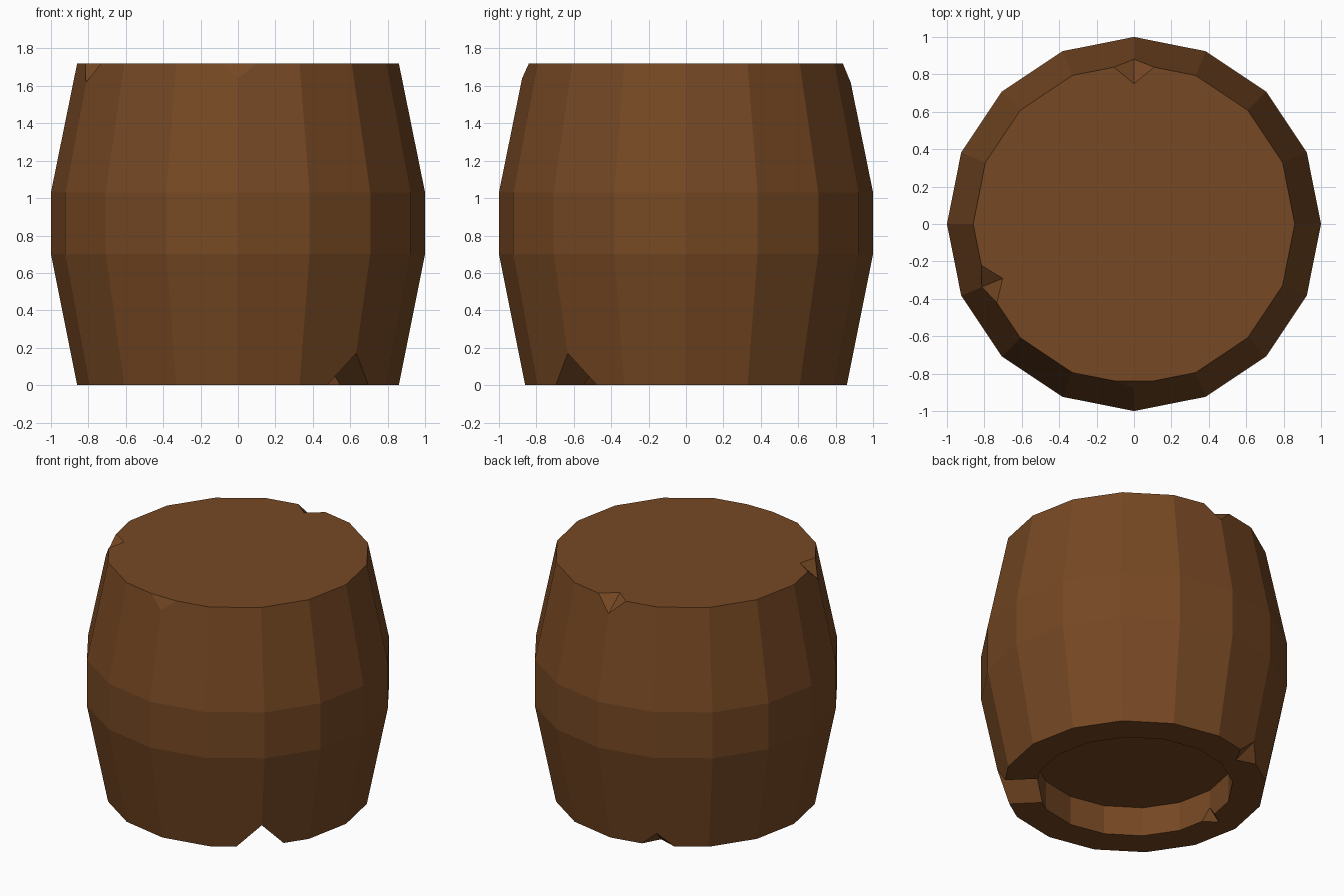
import bpy, bmesh
from math import cos, sin, pi, radians
from mathutils import Vector, Matrix

if "Cube" in bpy.data.objects:
    bpy.data.objects.remove(bpy.data.objects["Cube"])

SIDES, TOP = 16, 1.72

wood = bpy.data.materials.new("brown_wood")
wood.diffuse_color = (0.18, 0.065, 0.017, 1)
wood.use_nodes = True
wood.node_tree.nodes["Principled BSDF"].inputs["Base Color"].default_value = wood.diffuse_color


def make_object(name, bm):
    bmesh.ops.recalc_face_normals(bm, faces=bm.faces[:])
    mesh = bpy.data.meshes.new(name)
    bm.to_mesh(mesh)
    bm.free()
    mesh.materials.append(wood)
    ob = bpy.data.objects.new(name, mesh)
    bpy.context.collection.objects.link(ob)
    return ob


def hull(name, points, azimuth):
    """Convex cutter; local x is tangential, y radial, turned to the azimuth."""
    bm = bmesh.new()
    turn = Matrix.Rotation(radians(azimuth - 90), 3, 'Z')
    for p in points:
        bm.verts.new(turn @ Vector(p))
    res = bmesh.ops.convex_hull(bm, input=bm.verts[:])
    loose = {g for g in res["geom_interior"] + res["geom_unused"]
             if isinstance(g, bmesh.types.BMVert) and not g.link_faces}
    bmesh.ops.delete(bm, geom=list(loose), context='VERTS')
    ob = make_object(name, bm)
    ob.hide_render = True
    return ob


def chip(azimuth, inner, apex, half_width, spread):
    """Wedge whose ridge runs from inner to apex (radius, z), opening by spread."""
    a, b = Vector((0, *inner)), Vector((0, *apex))
    pts = []
    for e in (a - (b - a) * 0.5, a + (b - a) * 2):
        pts += [e, e + Vector((0, 0.4 if spread >= 0 else -0.4, 0))]
        for s in (-1, 1):
            pts.append(e + 2.5 * Vector((s * half_width, spread, 0)))
    return hull("chip_cutter", pts, azimuth)


# Barrel body: recessed underside, rim, bulging staves, flat lid
profile = [(0.645, 0.21), (0.645, 0), (0.86, 0), (1, 0.70), (1, 1.03), (0.86, TOP)]
bm = bmesh.new()
rings = [[bm.verts.new((r * cos(2 * pi * i / SIDES), r * sin(2 * pi * i / SIDES), z))
          for i in range(SIDES)] for r, z in profile]
for lo, hi in zip(rings, rings[1:]):
    for i in range(SIDES):
        j = (i + 1) % SIDES
        bm.faces.new((lo[i], lo[j], hi[j], hi[i]))
bm.faces.new(rings[0])
bm.faces.new(rings[-1])
barrel = make_object("barrel", bm)

cutters = [
    # Notches in the top edge, a flat chip at the front
    chip(90, (0.75, TOP), (0.89, 1.61), 0.11, 0.09),
    chip(202.5, (0.76, TOP), (0.89, 1.61), 0.11, 0.08),
    chip(270, (0.84, TOP), (0.89, 1.61), 0.11, 0),
    # Notches in the bottom rim, outer and inner edge
    chip(112.5, (0.75, 0), (0.89, 0.11), 0.11, 0.09),
    chip(180, (0.72, 0), (0.645, 0.08), 0.07, -0.095),
    # V channel right through the bottom rim
    hull("channel_cutter", [(x, y, z) for y in (0.5, 1.1)
                            for x, z in ((-0.2015, -0.05), (0.2015, -0.05), (0, 0.17))], -45),
]

# Carve all the damage out of the barrel
bpy.context.view_layer.objects.active = barrel
for c in cutters:
    mod = barrel.modifiers.new("carve", 'BOOLEAN')
    mod.operation, mod.solver, mod.object = 'DIFFERENCE', 'EXACT', c
    bpy.ops.object.modifier_apply(modifier=mod.name)
for c in cutters:
    bpy.data.objects.remove(c)
